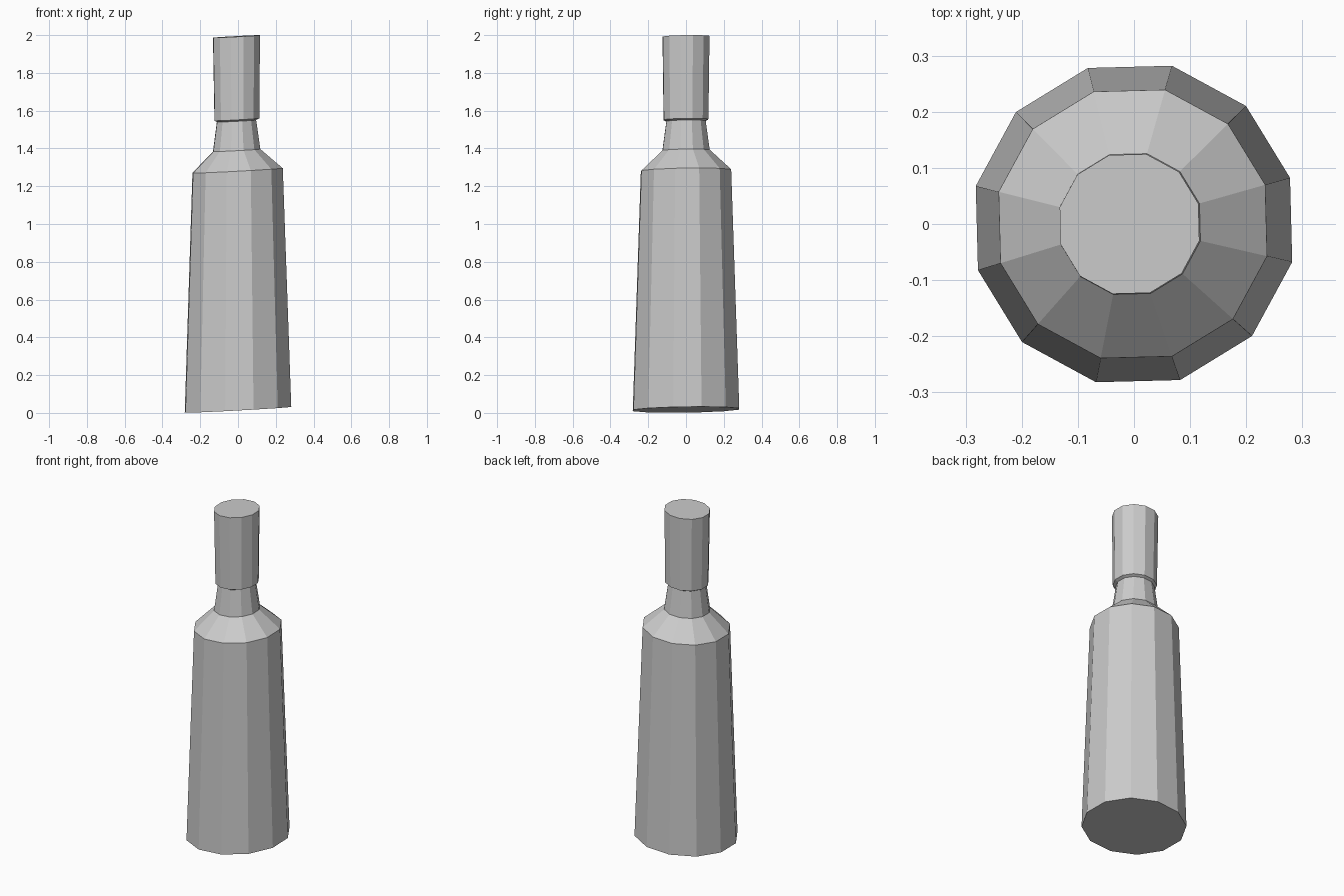
import bpy, bmesh, math

if "Cube" in bpy.data.objects:
    bpy.data.objects.remove(bpy.data.objects["Cube"])

SIDES = 12
OFFSET = math.radians(16.5)
TILT_X, TILT_Y = 0.054, 0.015   # every ring plane leans slightly


def lathe(name, profile, cap_start=False, cap_end=False):
    """Loft 12-sided rings; profile rows are (centre x, radius, height)."""
    bm = bmesh.new()
    rings = []
    for cx, r, z in profile:
        ring = []
        for i in range(SIDES):
            a = OFFSET + math.tau * i / SIDES
            dx, dy = r * math.cos(a), r * math.sin(a)
            ring.append(bm.verts.new((cx + dx, dy, z + TILT_X * dx + TILT_Y * dy)))
        rings.append(ring)
    for low, high in zip(rings, rings[1:]):
        for i in range(SIDES):
            j = (i + 1) % SIDES
            bm.faces.new((low[i], low[j], high[j], high[i]))
    if cap_start:
        bm.faces.new(rings[0][::-1])
    if cap_end:
        bm.faces.new(rings[-1])
    mesh = bpy.data.meshes.new(name)
    bm.to_mesh(mesh)
    bm.free()
    obj = bpy.data.objects.new(name, mesh)
    bpy.context.collection.objects.link(obj)
    return obj


# Bottle: tapered body, sloped shoulder, narrowing neck
lathe("bottle_body", [
    (0.0, 0.290, 0.017),
    (-0.002, 0.246, 1.283),
    (-0.007, 0.129, 1.390),
    (-0.008, 0.107, 1.545),
], cap_start=True)

# Stopper: underside lip, slightly flared side, flat top
lathe("stopper", [
    (-0.008, 0.107, 1.545),
    (-0.006, 0.122, 1.553),
    (-0.008, 0.128, 1.993),
], cap_end=True)
